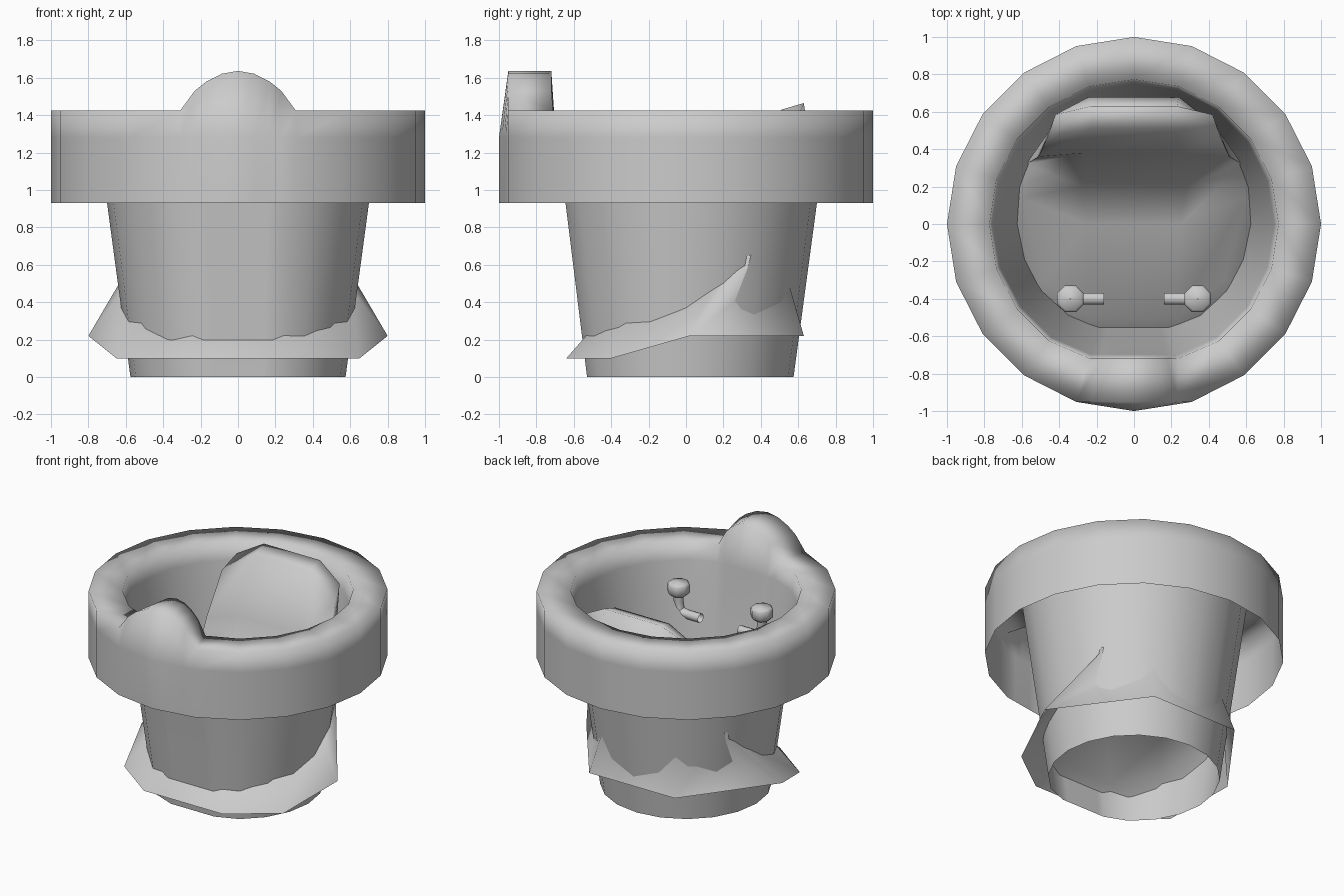
import bpy
from math import sin, cos, pi, radians

if "Cube" in bpy.data.objects:
    bpy.data.objects.remove(bpy.data.objects["Cube"])

SIDES = 20


def add_mesh(name, verts, faces, angle=40):
    mesh = bpy.data.meshes.new(name)
    mesh.from_pydata(verts, [], faces)
    mesh.update()
    ob = bpy.data.objects.new(name, mesh)
    bpy.context.collection.objects.link(ob)
    bpy.ops.object.select_all(action='DESELECT')
    ob.select_set(True)
    bpy.context.view_layer.objects.active = ob
    bpy.ops.object.mode_set(mode='EDIT')
    bpy.ops.mesh.select_all(action='SELECT')
    bpy.ops.mesh.normals_make_consistent(inside=False)
    bpy.ops.object.mode_set(mode='OBJECT')
    bpy.ops.object.shade_smooth_by_angle(angle=radians(angle))
    return ob


def loft(name, loops, angle=40):
    n = len(loops[0])
    verts = [p for l in loops for p in l]
    faces = [(k * n + i, k * n + (i + 1) % n, (k + 1) * n + (i + 1) % n, (k + 1) * n + i)
             for k in range(len(loops) - 1) for i in range(n)]
    return add_mesh(name, verts, faces, angle)


# hump outline: fraction of the front span, added height
HUMP = [(-0.75, 0.105), (-0.55, 0.155), (-0.28, 0.197), (0, 0.212),
        (0.28, 0.197), (0.55, 0.155), (0.75, 0.105)]


def ring(r, z, flat=1.0, hump=0, front=None):
    # 20-sided loop; the front vertex becomes the hump span
    pts = []
    for i in range(SIDES):
        a = 2 * pi * i / SIDES
        if i != 15:
            pts.append((r * cos(a), max(r * sin(a), -flat * r), z))
            continue
        x1, y1 = r * sin(pi / 10), -min(flat, cos(pi / 10)) * r
        for f, h in HUMP:
            y = front if front else y1 + (-flat * r - y1) * (1 - abs(f))
            pts.append((f * x1, y, z + hump * h))
    return pts


# rim with front hump, running over into the tapered cup, all one open shell
loft("cup_and_rim", [
    ring(1.0, 0.93),
    ring(1.0, 1.28),
    ring(1.0, 1.425, 1.0, 1, -0.95),
    ring(0.773, 1.425, 0.93, 1, -0.72),
    ring(0.75, 1.30, 0.93),
    ring(0.70, 0.93, 0.92),
    ring(0.575, 0.0, 0.92)], 120)

# seat shell: rows of (edge point, middle point), mirrored in x
rows = [
    ((0.65, -0.40, 0.10), (0.32, -0.64, 0.10)),
    ((0.48, -0.30, 0.34), (0.22, -0.50, 0.26)),
    ((0.60, 0.14, 0.48), (0.25, 0.00, 0.40)),
    ((0.577, 0.32, 0.60), (0.28, 0.20, 0.52)),
    ((0.51, 0.36, 0.95), (0.26, 0.38, 1.02)),
    ((0.46, 0.47, 1.27), (0.22, 0.51, 1.43)),
    ((0.42, 0.585, 1.36), (0.23, 0.63, 1.465)),
    ((0.43, 0.53, 1.00), (0.24, 0.68, 1.12)),
    ((0.45, 0.38, 0.50), (0.30, 0.55, 0.50)),
    ((0.80, 0.02, 0.22), (0.35, 0.63, 0.22)),
]
verts = []
for (ex, ey, ez), (mx, my, mz) in rows:
    verts += [(-ex, ey, ez), (-mx, my, mz), (mx, my, mz), (ex, ey, ez)]
faces = [(k * 4 + i, k * 4 + i + 1, k * 4 + i + 5, k * 4 + i + 4)
         for k in range(len(rows) - 1) for i in range(3)]
for c in (0, 3):
    for side in ((0, 9, 2, 1), (9, 8, 3), (9, 3, 2), (3, 8, 7, 4), (4, 7, 6, 5)):
        faces.append(tuple(k * 4 + c for k in side))
add_mesh("seat", verts, faces, 100)

# two levers: bent pipe with a flat rounded knob
for s, label in ((-1, "left"), (1, "right")):
    path = [(0.34, 1.16, 0), (0.34, 1.10, 0), (0.328, 1.06, 30), (0.30, 1.03, 60),
            (0.26, 1.02, 90), (0.16, 1.02, 90)]
    loops = []
    for x, z, t in path:
        t = radians(t)
        loops.append([(s * (x + 0.033 * cos(a) * cos(t)), -0.4 + 0.033 * sin(a),
                       z + 0.033 * cos(a) * sin(t))
                      for a in (2 * pi * i / 10 for i in range(10))])
    loft(label + "_lever_pipe", loops, 50)
    profile = [(0.001, 1.145), (0.055, 1.148), (0.077, 1.17), (0.077, 1.225),
               (0.065, 1.24), (0.001, 1.248)]
    loops = [[(s * 0.34 + r * cos(2 * pi * i / 8 + pi / 8),
               -0.4 + r * sin(2 * pi * i / 8 + pi / 8), z)
              for i in range(8)] for r, z in profile]
    loft(label + "_lever_knob", loops, 70)
